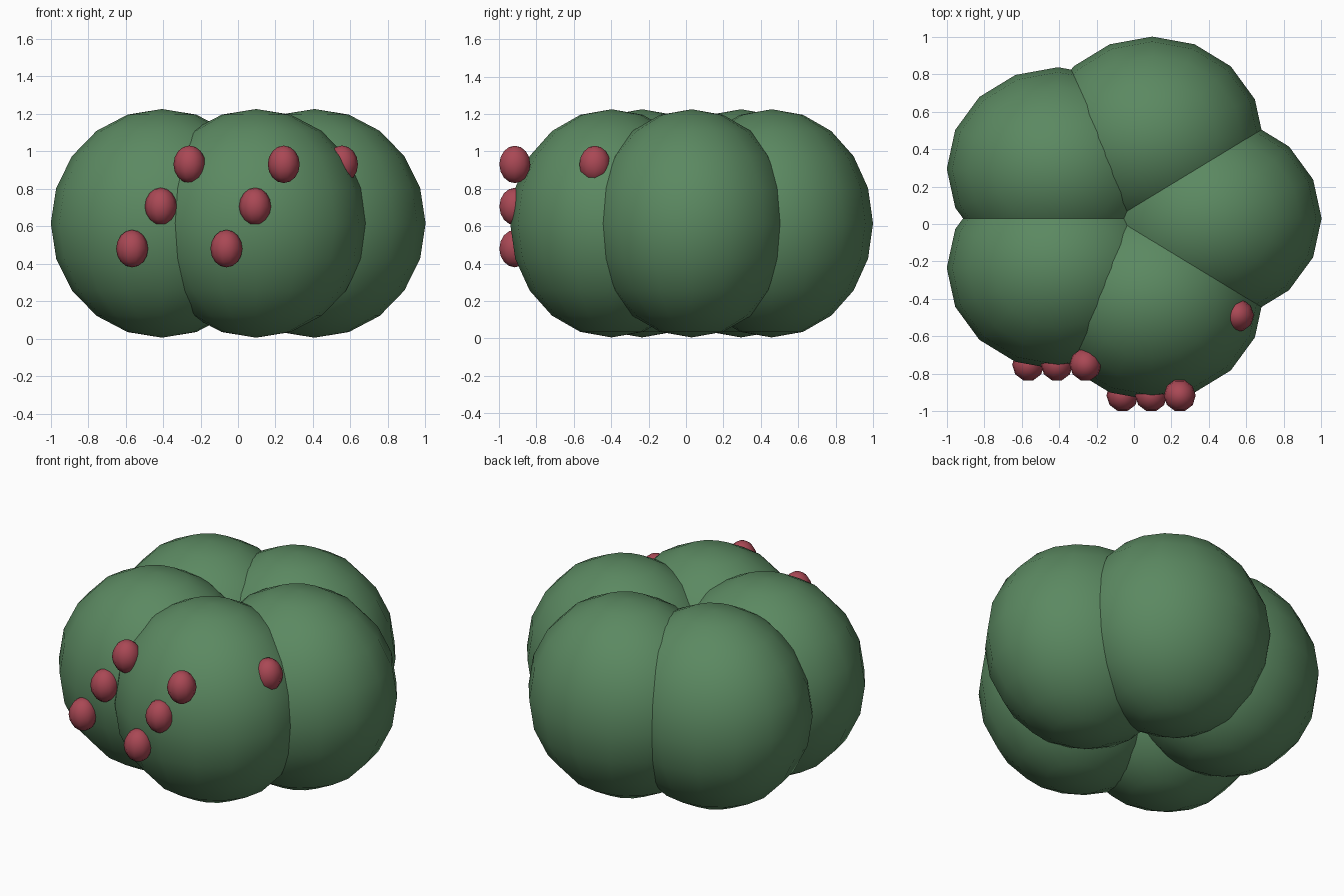
import bpy, math

if "Cube" in bpy.data.objects:
    bpy.data.objects.remove(bpy.data.objects["Cube"])


def material(name, color):
    m = bpy.data.materials.new(name)
    m.diffuse_color = (*color, 1)
    m.use_nodes = True
    m.node_tree.nodes["Principled BSDF"].inputs["Base Color"].default_value = m.diffuse_color
    return m


green = material("leaf green", (0.105, 0.25, 0.12))
red = material("berry red", (0.40, 0.065, 0.09))


def ellipsoid(name, loc, radii, segments, rings, mat, turn=0):
    bpy.ops.mesh.primitive_uv_sphere_add(segments=segments, ring_count=rings, radius=1,
                                         location=loc, rotation=(0, 0, turn))
    ob = bpy.context.object
    ob.name = name
    ob.scale = radii
    ob.data.materials.append(mat)
    bpy.ops.object.shade_smooth()
    return ob


# Five overlapping lobes in a ring
CX, CY, CZ, RING = -0.042, 0.03, 0.615, 0.45
lobes = []
for i in range(5):
    a = math.radians(72 * i)
    lobes.append((CX + RING * math.cos(a), CY + RING * math.sin(a)))
    ellipsoid(f"lobe_{i + 1}", (*lobes[-1], CZ), (0.593, 0.542, 0.61), 16, 10, green)

# Diagonal rows of three berries on the front of each front-facing lobe
for i in (3, 4, 0):
    x, y = lobes[i]
    for k in (-1, 0, 1):
        if i == 0 and k < 1:
            continue  # buried in the neighbouring lobe
        ellipsoid(f"berry_{i + 1}_{k + 2}", (x - 0.006 + 0.153 * k, y - 0.517, 0.705 + 0.225 * k),
                  (0.085, 0.087, 0.1), 10, 8, red, math.radians(18))
